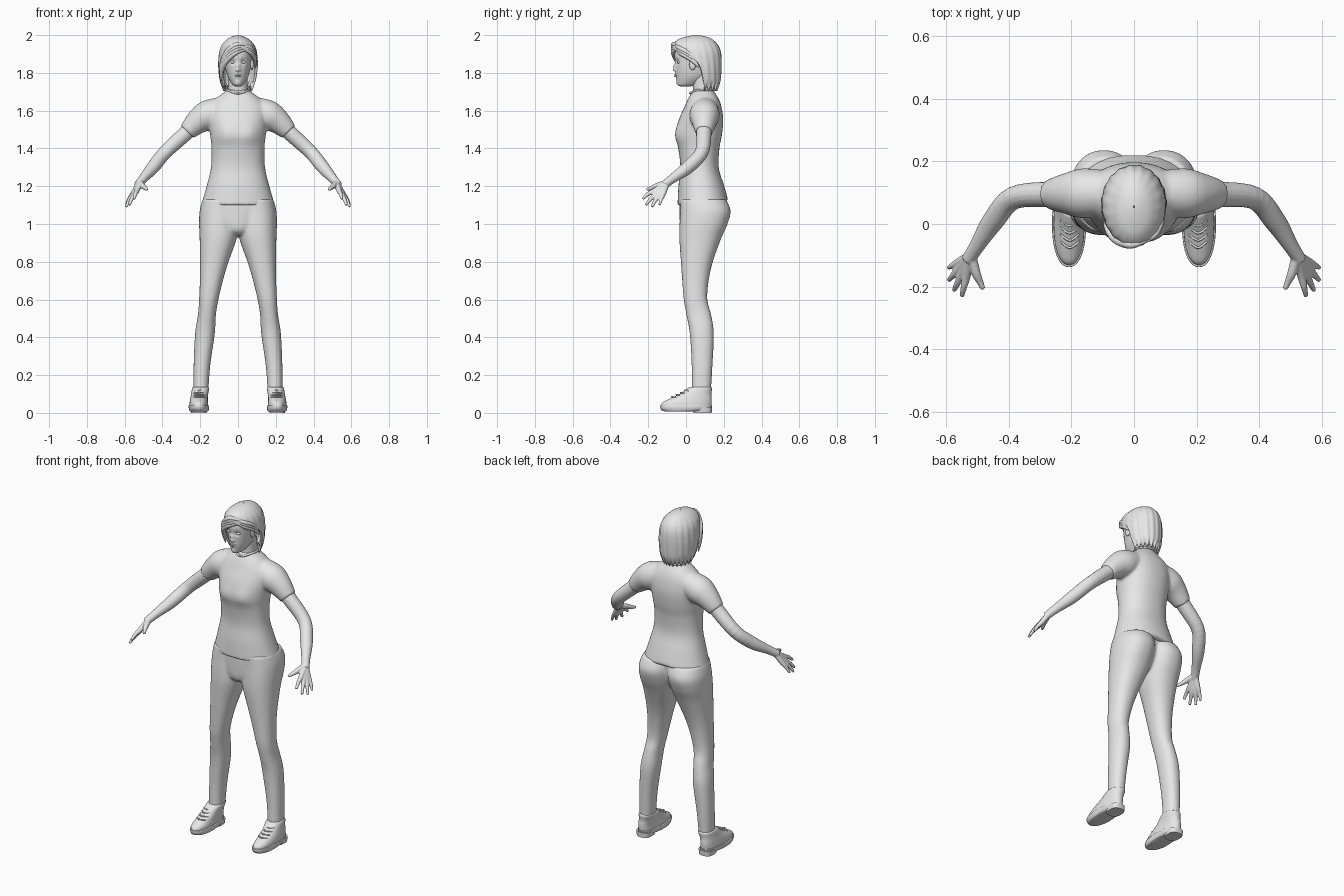
import bpy, bmesh, math
from mathutils import Vector

cube = bpy.data.objects.get("Cube")
if cube:
    bpy.data.objects.remove(cube, do_unlink=True)

grey = bpy.data.materials.new("plain_grey")
grey.use_nodes = True
grey.diffuse_color = (0.8, 0.8, 0.8, 1)
grey.node_tree.nodes["Principled BSDF"].inputs["Base Color"].default_value = grey.diffuse_color


def spline(rows, steps):
    """Smooth interpolation of every column in a list of rows."""
    out = []
    for i in range(len(rows) - 1):
        quad = rows[max(i - 1, 0)], rows[i], rows[i + 1], rows[min(i + 2, len(rows) - 1)]
        for k in range(steps):
            t = k / steps
            out.append([b + t / 2 * (c - a + t * (2 * a - 5 * b + 4 * c - d + t * (3 * (b - c) + d - a)))
                        for a, b, c, d in zip(*quad)])
    return out + [list(rows[-1])]


def skin(bm, loops, closed=True):
    """Bridge point loops and cap the ends of closed ones."""
    made = [[bm.verts.new(p) for p in loop] for loop in loops]
    n = len(made[0])
    for low, high in zip(made, made[1:]):
        for i in range(n if closed else n - 1):
            j = (i + 1) % n
            bm.faces.new((low[i], low[j], high[j], high[i]))
    if closed:
        bm.faces.new(made[0][::-1])
        bm.faces.new(made[-1])


def power(v, e):
    return math.copysign(abs(v) ** e, v)


def loft(bm, rows, n=40, steps=5, square=0.9, side=1):
    """Stack of level rings, each row: height, x range, y range."""
    loops = []
    for z, x0, x1, y0, y1 in spline(rows, steps):
        ring = []
        for i in range(n):
            t = math.tau * i / n
            ring.append(Vector((side * ((x0 + x1) / 2 + (x1 - x0) / 2 * power(math.sin(t), square)),
                                (y0 + y1) / 2 - (y1 - y0) / 2 * power(math.cos(t), square), z)))
        loops.append(ring)
    skin(bm, loops)


def tube(bm, rows, n=16, steps=5, side=1):
    """Round limb along a path, each row: x, y, z, radius."""
    path = spline(rows, steps)
    spots = [Vector(p[:3]) for p in path]
    loops = []
    for i, p in enumerate(path):
        along = spots[min(i + 1, len(spots) - 1)] - spots[max(i - 1, 0)]
        q = along.to_track_quat('Z', 'Y')
        ring = [spots[i] + q @ Vector((math.cos(a), math.sin(a), 0)) * p[3]
                for a in (math.tau * k / n for k in range(n))]
        loops.append([Vector((side * v.x, v.y, v.z)) for v in ring])
    skin(bm, loops)


def push(bm, bumps):
    """Soft sculpting: centre, radius, offset."""
    for centre, radius, offset in bumps:
        for v in bm.verts:
            d = (v.co - Vector(centre)).length / radius
            v.co += Vector(offset) * math.exp(-d * d)


def finish(name, bm, voxel=0, smooth=3):
    """Make the object; a voxel size welds overlapping pieces together."""
    bmesh.ops.recalc_face_normals(bm, faces=bm.faces)
    mesh = bpy.data.meshes.new(name)
    bm.to_mesh(mesh)
    bm.free()
    mesh.materials.append(grey)
    obj = bpy.data.objects.new(name, mesh)
    bpy.context.collection.objects.link(obj)
    bpy.ops.object.select_all(action='DESELECT')
    obj.select_set(True)
    bpy.context.view_layer.objects.active = obj
    bpy.ops.object.shade_smooth_by_angle(angle=math.radians(50))
    if voxel:
        weld = obj.modifiers.new("weld", 'REMESH')
        weld.mode = 'VOXEL'
        weld.voxel_size = voxel
        weld.use_smooth_shade = True
        relax = obj.modifiers.new("relax", 'SMOOTH')
        relax.iterations = smooth
    return obj


def ball(bm, centre, size):
    made = bmesh.ops.create_uvsphere(bm, u_segments=20, v_segments=12, radius=1)["verts"]
    for v in made:
        v.co = Vector([c + a * s for c, a, s in zip(centre, v.co, size)])


def sym(rows):
    return [(z, -w, w, f, b) for z, w, f, b in rows]


# Shirt: torso and short sleeves welded together
bm = bmesh.new()
loft(bm, sym([(1.1, .195, -.045, .222), (1.2, .166, -.04, .198), (1.3, .143, -.03, .173),
              (1.4, .14, -.04, .177), (1.47, .147, -.05, .19), (1.55, .155, -.038, .197),
              (1.62, .15, -.008, .188), (1.665, .115, .012, .172), (1.7, .07, .032, .15),
              (1.712, .06, .038, .148)]), n=56)
push(bm, [((s * .065, -.06, 1.475), .055, (0, -.014, 0)) for s in (-1, 1)]
     + [((0, .22, 1.1), .12, (0, 0, .03))])
for s in (-1, 1):
    tube(bm, [(.08, .1, 1.605, .07), (.16, .098, 1.575, .08), (.215, .097, 1.54, .066),
              (.27, .095, 1.487, .047)], n=24, side=s)
finish("shirt", bm, .008, 4)

# Collar band
bm = bmesh.new()
band = []
for i in range(49):
    t = math.tau * i / 48
    dip = max(0, math.cos(t)) ** 3
    band.append((.061 * math.sin(t), .092 - .06 * math.cos(t) - .01 * dip, 1.71 - .018 * dip, .006))
tube(bm, band, n=8, steps=1)
finish("collar", bm)

# Trousers: two legs and a pelvis welded together
bm = bmesh.new()
for s in (-1, 1):
    loft(bm, [(.115, .157, .236, .03, .132), (.25, .147, .235, .03, .14), (.42, .123, .227, .02, .147),
              (.52, .117, .212, .002, .133), (.6, .104, .206, -.012, .113), (.7, .08, .202, -.02, .12),
              (.8, .05, .201, -.027, .142), (.92, .008, .203, -.035, .185), (1, -.006, .206, -.034, .22),
              (1.07, -.012, .203, -.03, .236), (1.13, -.012, .187, -.028, .212)], side=s)
loft(bm, sym([(.94, .03, .0, .1), (.97, .09, -.028, .15), (1.04, .15, -.034, .185),
              (1.13, .16, -.034, .195)]))
finish("trousers", bm, .008, 4)

# Arms with hands
tips = [(.55, -.23, 1.133, .0095), (.575, -.212, 1.1, .0095), (.592, -.18, 1.09, .009), (.593, -.14, 1.1, .008)]
wrist = (.52, -.1, 1.22)
for s, label in ((1, "left"), (-1, "right")):
    bm = bmesh.new()
    tube(bm, [(.2, .1, 1.56, .042), (.27, .095, 1.487, .041), (.385, .083, 1.38, .037),
              (.45, .01, 1.3, .035), (.5, -.068, 1.243, .025), (.53, -.115, 1.207, .022)], side=s)
    for *tip, r in tips:
        knuckle = [w + (t - w) * .5 for w, t in zip(wrist, tip)]
        bend = [w + (t - w) * .78 for w, t in zip(wrist, tip)]
        bend[2] += .006
        tube(bm, [(*wrist, .016), (*knuckle, .014), (*bend, .0105), (*tip, r * .8)], n=12, side=s)
    tube(bm, [(*wrist, .016), (.505, -.155, 1.202, .015), (.492, -.185, 1.19, .011),
              (.482, -.208, 1.183, .008)], n=12, side=s)
    finish(label + "_arm", bm, .004, 2)

# Shoes: sole, heel block, upper and laces
for s, label in ((1, "left"), (-1, "right")):
    bm = bmesh.new()
    loft(bm, [(.008, .16, .252, -.11, .05), (.014, .155, .258, -.13, .12), (.036, .153, .262, -.138, .138),
              (.04, .156, .259, -.135, .136)], side=s, steps=2)
    loft(bm, [(0, .166, .248, .04, .136), (.03, .164, .252, .04, .138)], side=s, steps=1, square=.7)
    finish(label + "_sole", bm)
    bm = bmesh.new()
    loft(bm, [(.036, .158, .257, -.132, .134), (.055, .159, .256, -.124, .136), (.075, .16, .253, -.088, .136),
              (.1, .158, .248, -.035, .134), (.13, .153, .243, .008, .138), (.138, .158, .238, .02, .133)], side=s)
    finish(label + "_shoe", bm)
    bm = bmesh.new()
    for z in (.083, .094, .105, .116):
        y = 2.1 * z - .25
        tube(bm, [(.175, y + .02, z, .003), (.205, y, z + .003, .004), (.235, y + .02, z, .003)], n=8, side=s)
    finish(label + "_laces", bm)

# Neck
bm = bmesh.new()
loft(bm, sym([(1.66, .06, .035, .15), (1.71, .052, .038, .145), (1.79, .05, .03, .14)]))
finish("neck", bm)

# Head with sculpted face
bm = bmesh.new()
loft(bm, sym([(1.728, .012, -.028, .02), (1.735, .026, -.04, .05), (1.75, .038, -.045, .08),
              (1.78, .054, -.05, .125), (1.815, .064, -.053, .15), (1.85, .07, -.056, .165),
              (1.9, .072, -.06, .17), (1.945, .062, -.045, .155), (1.975, .04, -.01, .12)]),
     n=110, steps=8, square=.95)
push(bm, [((0, -.058, 1.817), .011, (0, -.02, 0)), ((0, -.058, 1.838), .011, (0, -.011, 0)),
          ((0, -.055, 1.785), .016, (0, -.006, 0)), ((0, -.045, 1.745), .016, (0, -.006, 0))]
     + [(((s * .029), -.053, 1.858), .014, (0, .011, 0)) for s in (-1, 1)]
     + [(((s * .011), -.058, 1.813), .006, (0, -.006, 0)) for s in (-1, 1)])
finish("head", bm)

# Eyes, brows, ears and lips
bm = bmesh.new()
for s in (-1, 1):
    ball(bm, (s * .029, -.037, 1.857), (.013, .011, .008))
finish("eyes", bm)
bm = bmesh.new()
for s in (-1, 1):
    ball(bm, (s * .074, .035, 1.845), (.009, .018, .03))
finish("ears", bm)
bm = bmesh.new()
for z, r in ((1.79, .0035), (1.782, .0045)):
    tube(bm, [(-.022, -.047, 1.786, .001), (0, -.058, z, r), (.022, -.047, 1.786, .001)], n=10)
finish("lips", bm)

# Hair: bob open at the face, rows hold height, half width, front, back, opening on each side
bm = bmesh.new()
shape = [(1.715, .078, -.02, .166, 105, 75), (1.76, .096, -.04, .183, 100, 60), (1.83, .104, -.058, .188, 95, 50),
         (1.875, .103, -.066, .188, 80, 42), (1.905, .1, -.07, .185, 45, 22), (1.93, .094, -.072, .178, 12, 3),
         (1.955, .081, -.066, .164, 0, 0), (1.98, .056, -.036, .136, 0, 0), (1.994, .028, .01, .1, 0, 0),
         (2, .003, .05, .058, 0, 0)]
loops = []
for z, w, f, b, left, right in spline(shape, 5):
    a0, a1 = math.radians(max(left, 0)), math.tau - math.radians(max(right, 0))
    ring = []
    for i in range(121):
        t = a0 + (a1 - a0) * i / 120
        lock = 1 + .012 * math.sin(19 * t + 8 * z) * min(1, (2 - z) * 12)
        tip = .012 * math.sin(23 * t) * max(0, 1 - (z - 1.715) * 20)
        ring.append(Vector((w * lock * math.sin(t), (f + b) / 2 - (b - f) / 2 * lock * math.cos(t), z + tip)))
    loops.append(ring)
skin(bm, loops, closed=False)
bmesh.ops.remove_doubles(bm, verts=bm.verts, dist=.0002)
hair = finish("hair", bm)
thick = hair.modifiers.new("thickness", 'SOLIDIFY')
thick.thickness = .012

# Swept fringe and the lock tucked over the other ear
bm = bmesh.new()
for k in range(4):
    up = .014 * k
    tube(bm, [(.045, -.05, 1.925 + up / 2, .006), (-.01, -.066, 1.908 + up, .013),
              (-.06, -.047, 1.865 + up, .014), (-.086, -.01, 1.81 + up, .011), (-.09, .01, 1.755 + up, .003)], n=10)
for k in range(3):
    tube(bm, [(.035, -.055, 1.925 + .01 * k, .006), (.068, -.03, 1.905 + .012 * k, .012),
              (.088, .02, 1.875 + .012 * k, .011), (.092, .07, 1.83, .004)], n=10)
finish("fringe", bm)
